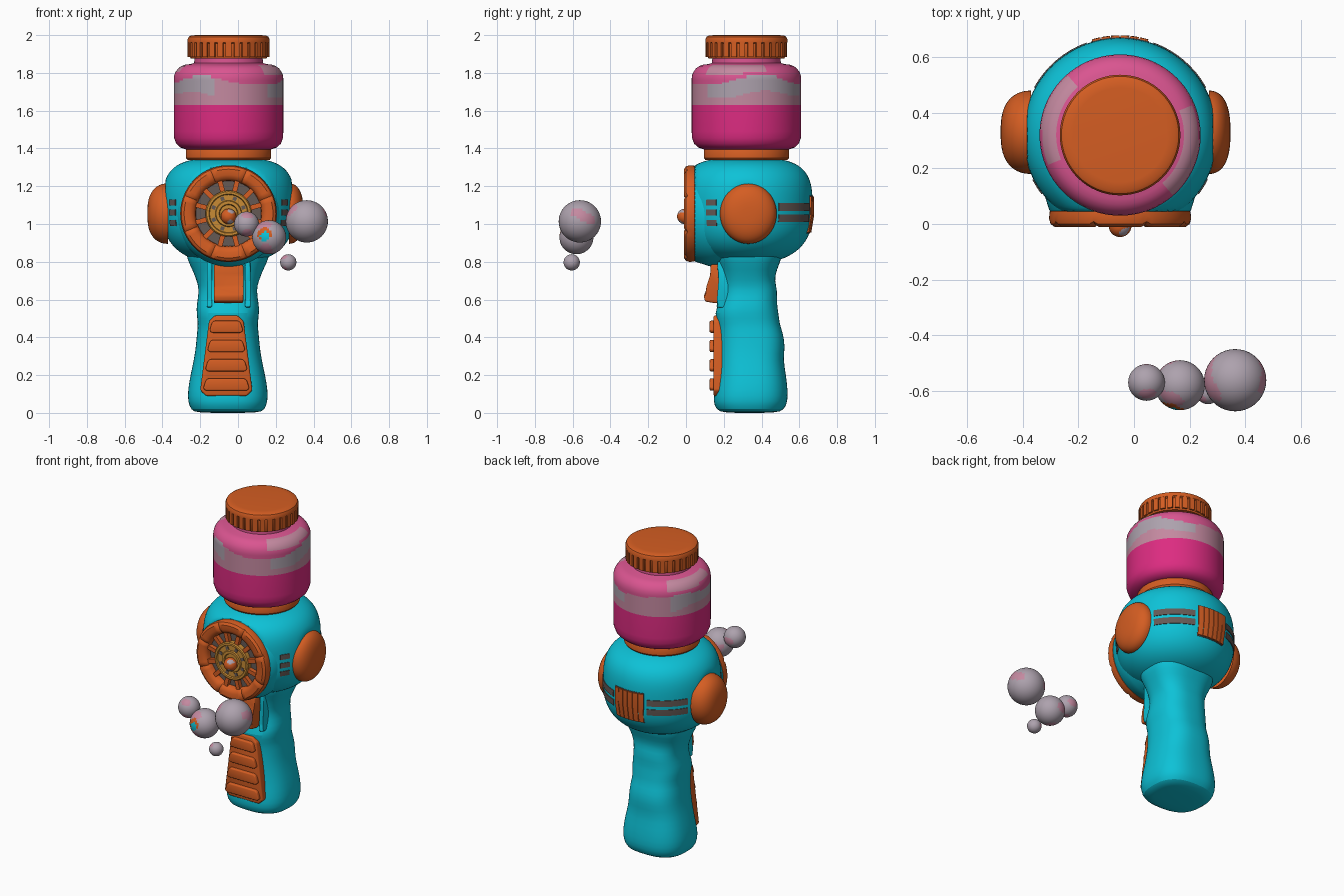
import bpy, bmesh, math
from math import sin, cos, pi, radians, copysign
from mathutils import Matrix, Vector

if "Cube" in bpy.data.objects:
    bpy.data.objects.remove(bpy.data.objects["Cube"])

CX, CY, CZ = -0.05, 0.32, 1.055


def material(name, rgb):
    m = bpy.data.materials.new(name)
    m.diffuse_color = (*rgb, 1)
    m.use_nodes = True
    m.node_tree.nodes["Principled BSDF"].inputs["Base Color"].default_value = m.diffuse_color
    return m


ORANGE = material("orange", (0.66, 0.11, 0.016))
TEAL = material("teal", (0.004, 0.54, 0.68))
MAGENTA = material("magenta", (0.72, 0.025, 0.22))
PINK = material("pink", (0.70, 0.09, 0.28))
DUSTY = material("dusty pink", (0.55, 0.25, 0.35))
GREY = material("bubble grey", (0.42, 0.36, 0.42))
DARK = material("dark recess", (0.13, 0.10, 0.09))
GOLD = material("gold", (0.58, 0.26, 0.035))


def finish(name, bm, mats, rule=None, M=None):
    bmesh.ops.remove_doubles(bm, verts=bm.verts[:], dist=1e-5)
    bmesh.ops.recalc_face_normals(bm, faces=bm.faces[:])
    if M is not None:
        bm.transform(M)
    if rule:
        for f in bm.faces:
            f.material_index = rule(f.calc_center_median())
    me = bpy.data.meshes.new(name)
    bm.to_mesh(me)
    bm.free()
    for m in (mats if isinstance(mats, list) else [mats]):
        me.materials.append(m)
    me.shade_smooth()
    me.set_sharp_from_angle(angle=radians(35))
    ob = bpy.data.objects.new(name, me)
    bpy.context.collection.objects.link(ob)
    return ob


def skin(bm, rings, closed=True):
    rows = [[bm.verts.new(p) for p in r] for r in rings]
    for a, b in zip(rows, rows[1:]):
        n = len(a)
        for i in range(n if closed else n - 1):
            j = (i + 1) % n
            bm.faces.new((a[i], a[j], b[j], b[i]))
    return rows


def lathe(name, prof, mats, M, n=64, rule=None, tweak=None):
    bm = bmesh.new()
    rings = [[Vector((r * cos(2 * pi * i / n), r * sin(2 * pi * i / n), h)) for i in range(n)]
             for r, h in prof]
    if tweak:
        rings = [[tweak(p, i) for i, p in enumerate(r)] for r in rings]
    skin(bm, rings)
    return finish(name, bm, mats, rule, M)


def prism(name, pts, d0, d1, mat, place, bevel=0.01):
    """Extrude a 2D outline between two depths with rounded edges."""
    bm = bmesh.new()
    rows = skin(bm, [[place(u, v, d) for u, v in pts] for d in (d0, d1)])
    for r in rows:
        bm.faces.new(r)
    bmesh.ops.bevel(bm, geom=bm.edges[:], offset=bevel, segments=3, profile=0.5, affect='EDGES')
    return finish(name, bm, mat)


def radial_boxes(name, n, r0, r1, h0, h1, w, mat, M):
    bm = bmesh.new()
    for i in range(n):
        T = (Matrix.Rotation(2 * pi * (i + 0.5) / n, 4, 'Z')
             @ Matrix.Translation(((r0 + r1) / 2, 0, (h0 + h1) / 2))
             @ Matrix.Diagonal((r1 - r0, w, h1 - h0, 1)))
        bmesh.ops.create_cube(bm, size=1, matrix=T)
    return finish(name, bm, mat, None, M)


UP = Matrix.Translation((CX, CY, 0))
FRONT = Matrix.Translation((CX, 0, CZ)) @ Matrix.Rotation(pi / 2, 4, 'X')  # height = -y


# Rounded main body
def body_r(z):
    t = min(1, abs(z - 1.07) / 0.28)
    n = 3.5 if z > 1.07 else 2.5
    return 0.35 * (1 - t ** n) ** (1 / n)


def flatten(p, i):
    return Vector((max(-0.335, min(0.335, p.x)), max(-0.275, p.y), p.z))


zs = [1.07 + 0.28 * sin(pi * (i / 40 - 0.5)) for i in range(41)]
lathe("body", [(body_r(z), z) for z in zs], TEAL, UP, 96, None, flatten)
lathe("fan_collar", [(0, -0.04), (0.245, -0.04), (0.255, -0.05), (0.28, -0.13), (0.275, -0.2)],
      TEAL, FRONT)


# Vents and rear grille, curved plates that follow the body
def patch(bm, a0, a1, z0, z1, off):
    rings = []
    for o, s in ((-0.01, 0), (off, 0), (off, 0.5), (off, 1), (-0.01, 1)):
        z = z0 + (z1 - z0) * s
        r = body_r(z) + o
        rings.append([])
        for k in range(-1, 10):
            a = radians(a0 + (a1 - a0) * max(0, min(8, k)) / 8)
            q = r - off - 0.01 if k in (-1, 9) else r
            p = Vector((q * cos(a), q * sin(a), z))
            lim = 0.335 + off
            rings[-1].append((CX + max(-lim, min(lim, p.x)), CY + p.y, z))
    skin(bm, rings, False)


bm = bmesh.new()
for mirror in (False, True):
    def side(a):
        return 180 - a if mirror else a
    for z in (1.005, 1.06, 1.115):
        patch(bm, side(-37), side(-27), z - 0.016, z + 0.016, 0.004)
    for z in (1.03, 1.09):
        patch(bm, side(29), side(70), z - 0.02, z + 0.02, 0.004)
patch(bm, 73, 107, 0.95, 1.15, 0.003)
finish("vent_slots", bm, DARK)
bm = bmesh.new()
for i in range(6):
    patch(bm, 73.5 + i * 5.6, 78.5 + i * 5.6, 0.955, 1.145, 0.009)
finish("rear_grille_ribs", bm, ORANGE)

# Side domes
for s, base, tip, k, nm in ((-1, -0.37, -0.48, 1, "left"), (1, 0.27, 0.347, 1, "right")):
    prof = []
    for i in range(13):
        t = i / 12 * pi / 2
        prof.append((cos(t) ** 0.75, sin(t) ** 0.9))
    M = (Matrix.Translation((base, 0.33, CZ)) @ Matrix.Diagonal((tip - base, 0.15, 0.16, 1))
         @ Matrix.Rotation(pi / 2, 4, 'Y'))
    lathe(nm + "_side_dome", prof, ORANGE, M, 48)


# Front fan ring with crease grooves
def groove(p, i):
    return p + Vector((0, 0, -0.009)) if i % 12 == 6 and p.z > -0.02 else p


lathe("fan_ring", [(0.24, -0.055), (0.253, -0.045), (0.256, -0.02), (0.25, 0.0), (0.235, 0.011),
                   (0.205, 0.011), (0.185, 0.002), (0.176, -0.012), (0.172, -0.04)],
      ORANGE, FRONT, 96, None, groove)
lathe("fan_recess", [(0, -0.034), (0.18, -0.034)], DARK, FRONT)
radial_boxes("fan_spokes", 12, 0.11, 0.178, -0.036, -0.006, 0.026, ORANGE, FRONT)
lathe("fan_hub", [(0.122, -0.036), (0.122, -0.004), (0.116, 0.002), (0.104, 0.002), (0.1, -0.006),
                  (0.07, -0.006), (0.066, 0.002), (0.05, 0.002), (0.046, -0.008), (0, -0.008)],
      GOLD, FRONT)
radial_boxes("hub_slots", 8, 0.075, 0.095, -0.012, -0.003, 0.02, DARK, FRONT)

# Grip handle, lofted through superellipse sections: z, half width, front y, back y
secs = [(0, .001, .33, .331), (0, .165, .20, .48), (.015, .195, .16, .52), (.06, .212, .143, .539),
        (.12, .212, .150, .539), (.2, .198, .165, .53), (.28, .18, .17, .515), (.35, .169, .17, .525),
        (.42, .164, .17, .515), (.47, .157, .165, .495), (.53, .167, .15, .49), (.58, .164, .175, .48),
        (.65, .151, .19, .485), (.7, .165, .19, .468), (.76, .188, .18, .48), (.82, .22, .15, .51),
        (.88, .22, .15, .51)]
rings = []
for z, hx, y0, y1 in secs:
    ring = []
    for i in range(40):
        c, s = cos(2 * pi * i / 40), sin(2 * pi * i / 40)
        ring.append((-0.054 + hx * copysign(abs(c) ** 0.78, c),
                     (y0 + y1) / 2 + (y1 - y0) / 2 * copysign(abs(s) ** 0.78, s), z))
    rings.append(ring)
bm = bmesh.new()
skin(bm, rings)
handle = finish("handle", bm, TEAL)
handle.modifiers.new("smooth", 'SUBSURF').levels = 1


# Grip panel, ribs and trigger
def xz(u, v, d):
    return (CX - 0.012 + u, d, v)


def yz(u, v, d):
    return (CX + d, u, v)


def trapezoid(w0, w1, z0, z1, c):
    half = [(w0 - c, z0), (w0, z0 + c), (w1, z1 - c), (w1 - c, z1)]
    return half + [(-x, z) for x, z in reversed(half)]


prism("grip_panel", trapezoid(.138, .092, .09, .515, .03), .145, .24, ORANGE, xz, .009)
for i in range(4):
    z = 0.15 + 0.102 * i
    w = 0.122 - 0.011 * i
    prism("grip_rib_%d" % (i + 1), trapezoid(w, w - .012, z - .032, z + .032, .012),
          .125, .2, ORANGE, xz, .007)
prism("trigger", [(.22, .785), (.13, .785), (.128, .73), (.118, .67), (.094, .62), (.1, .59),
                  (.16, .58), (.22, .60)], -.078, .078, ORANGE, yz, .009)
for s in (-1, 1):
    prism("trigger_cheek", [(.25, .80), (.165, .80), (.172, .7), (.172, .6), (.16, .56), (.25, .55)],
          s * .088, s * .115, TEAL, yz, .008)

# Bottle collar, tank with wavy liquid bands, and ridged cap
lathe("bottle_collar", [(0, 1.34), (.218, 1.34), (.226, 1.35), (.226, 1.39), (.22, 1.4), (0, 1.4)],
      ORANGE, UP)


def liquid(c):
    a = math.atan2(c.y - CY, c.x - CX)
    wave = sin(2 * a + 0.6) + 0.5 * sin(5 * a)
    if c.z < 1.63:
        return 0
    if c.z < 1.68 + 0.018 * wave:
        return 2
    if c.z < 1.76 + 0.018 * sin(3 * a + 1) + 0.012 * wave:
        return 3 if sin(2 * a + 1) > -0.5 else 2
    if c.z < 1.80 + 0.015 * sin(2 * a):
        return 1
    return 2 if c.z < 1.845 and sin(2 * a + 2) > 0.3 else 1


tank = [(0, 1.395), (.225, 1.395), (.255, 1.405), (.277, 1.425), (.288, 1.455), (.29, 1.49)]
tank += [(.29, 1.60 + 0.01 * i) for i in range(18)]
tank += [(.287, 1.79), (.28, 1.806), (.267, 1.824), (.25, 1.836), (.23, 1.843), (.2, 1.847),
         (.182, 1.852), (.18, 1.89)]
lathe("bottle", tank, [MAGENTA, PINK, DUSTY, GREY], UP, 96, liquid)
lathe("bottle_cap", [(0, 1.876), (.2, 1.876), (.205, 1.884), (.205, 1.955), (.217, 1.962), (.217, 1.978),
                     (.211, 1.991), (.198, 1.998), (.17, 2.0), (0, 2.0)], ORANGE, UP)
radial_boxes("cap_ridges", 30, .195, .216, 1.884, 1.965, .03, ORANGE, UP)


# Floating soap bubbles with tinted patches
def bubble(name, x, y, z, r, spots=False, mats=(GREY, DUSTY, TEAL, ORANGE)):
    def tint(c):
        n = (c - Vector((x, y, z))) / r
        if spots and (n - Vector((-.25, -.96, .05))).length < 0.3:
            return 2
        if spots and (n - Vector((-.3, -.9, .2))).length < 0.42:
            return 3
        return 1 if sin(3 * n.x + 9 * x + 1) + sin(4 * n.z + 2 * n.y) > 1.1 else 0
    bm = bmesh.new()
    bmesh.ops.create_uvsphere(bm, u_segments=40, v_segments=24, radius=r)
    finish(name, bm, list(mats), tint, Matrix.Translation((x, y, z)))


bubble("bubble_small", 0.045, -0.57, 1.0, 0.066)
bubble("bubble_medium", 0.165, -0.58, 0.93, 0.09, True)
bubble("bubble_large", 0.364, -0.562, 1.014, 0.112)
bubble("bubble_tiny", 0.266, -0.605, 0.797, 0.043)
bubble("nozzle_bubble", CX, -0.006, 1.04, 0.041, False, (ORANGE, GREY, TEAL, DUSTY))
